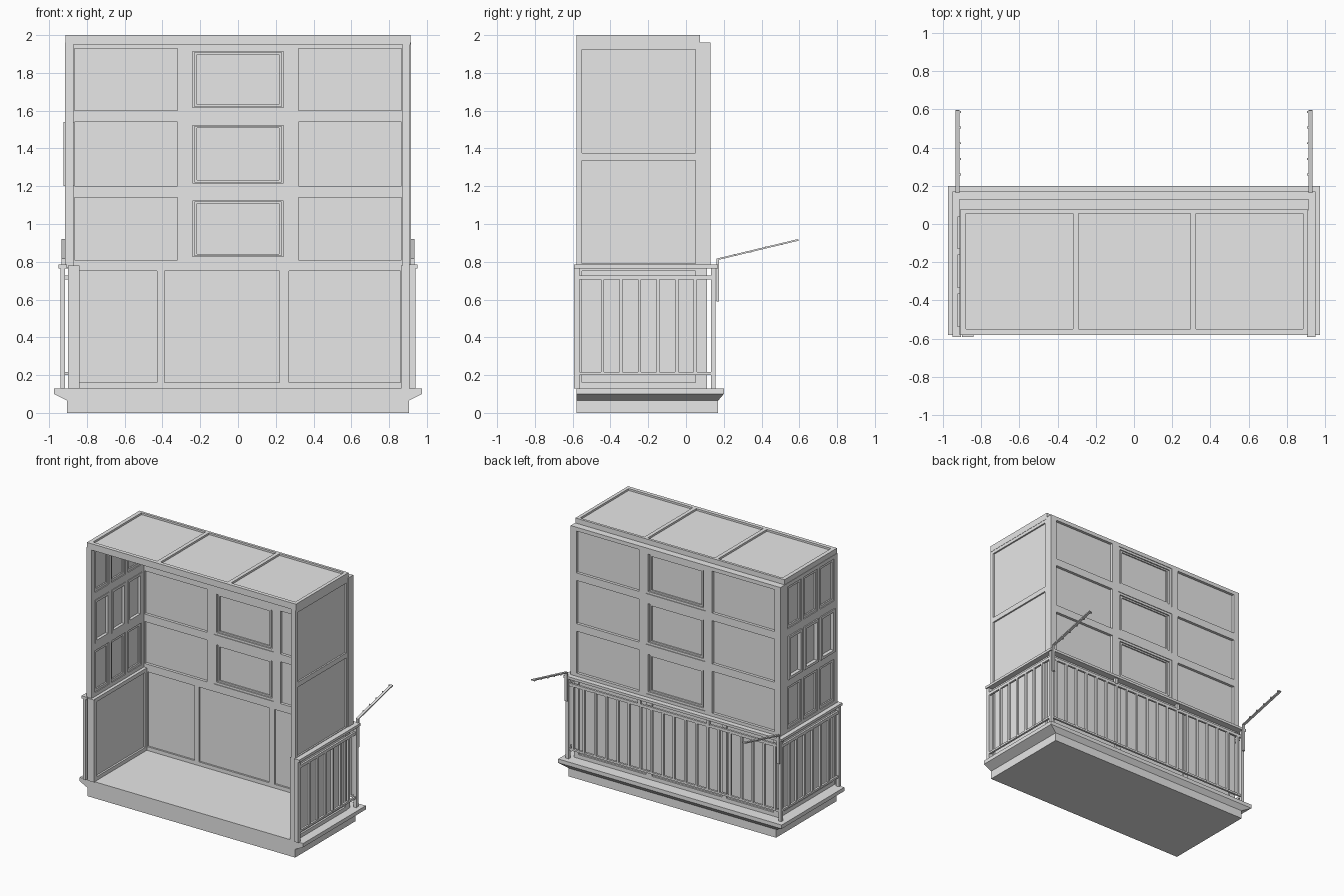
import bpy
import bmesh
from mathutils import Matrix, Vector

default_cube = bpy.data.objects.get("Cube")
if default_cube:
    bpy.data.objects.remove(default_cube, do_unlink=True)

paint = bpy.data.materials.new("light grey")
paint.use_nodes = True
grey = (0.8, 0.8, 0.8, 1)
paint.diffuse_color = grey
paint.node_tree.nodes["Principled BSDF"].inputs["Base Color"].default_value = grey


def finish(name, bm):
    bmesh.ops.recalc_face_normals(bm, faces=bm.faces)
    mesh = bpy.data.meshes.new(name)
    bm.to_mesh(mesh)
    bm.free()
    mesh.materials.append(paint)
    part = bpy.data.objects.new(name, mesh)
    bpy.context.scene.collection.objects.link(part)
    return part


def add_box(bm, x, y, z):
    """Add a box given its (low, high) range on each axis."""
    size = [b - a for a, b in (x, y, z)]
    mid = [(a + b) / 2 for a, b in (x, y, z)]
    matrix = Matrix.Translation(mid) @ Matrix.Diagonal((*size, 1))
    bmesh.ops.create_cube(bm, size=1, matrix=matrix)


def boxes(name, ranges):
    bm = bmesh.new()
    for x, y, z in ranges:
        add_box(bm, x, y, z)
    return finish(name, bm)


def oriented(axis, depth, u, v):
    """Order ranges as x, y, z for a panel whose thickness runs along axis."""
    return {"x": (depth, u, v), "y": (u, depth, v), "z": (u, v, depth)}[axis]


def framed_wall(name, axis, depth, u_bars, v_bars, inset):
    """Bars crossing at u_bars and v_bars with a thin infill sheet between."""
    u_all = (u_bars[0][0], u_bars[-1][1])
    v_all = (v_bars[0][0], v_bars[-1][1])
    parts = [oriented(axis, depth, bar, v_all) for bar in u_bars]
    for bar in v_bars:
        for left, right in zip(u_bars, u_bars[1:]):
            parts.append(oriented(axis, depth, (left[1], right[0]), bar))
    boxes(name + "_frame", parts)
    sheet = (depth[0] + inset, depth[1] - inset)
    trim = 0.003
    boxes(name + "_infill", [oriented(axis, sheet, (u_all[0] + trim, u_all[1] - trim),
                                      (v_all[0] + trim, v_all[1] - trim))])


def ring(axis, depth, u, v, w):
    """Four boxes of width w around a rectangular opening."""
    rects = [((u[0], u[0] + w), v), ((u[1] - w, u[1]), v),
             ((u[0] + w, u[1] - w), (v[0], v[0] + w)),
             ((u[0] + w, u[1] - w), (v[1] - w, v[1]))]
    return [oriented(axis, depth, *r) for r in rects]


# Floor slab with a flared underside and open front
bm = bmesh.new()
loops = []
for half, back, z in ((0.905, 0.17, 0), (0.905, 0.17, 0.065),
                      (0.975, 0.2, 0.1), (0.975, 0.2, 0.13)):
    loops.append([bm.verts.new((x, y, z)) for x, y in
                  ((-half, -0.58), (half, -0.58), (half, back), (-half, back))])
for low, high in zip(loops, loops[1:]):
    for i in range(4):
        j = (i + 1) % 4
        bm.faces.new((low[i], low[j], high[j], high[i]))
bm.faces.new(loops[0])
bm.faces.new(loops[-1])
finish("floor_slab", bm)

# Lower walls
low_v = [(0.13, 0.16), (0.75, 0.78)]
side_u = [(-0.58, -0.55), (0.05, 0.07)]
framed_wall("lower_back_wall", "y", (0.07, 0.11),
            [(-0.89, -0.84), (-0.43, -0.39), (0.22, 0.27), (0.86, 0.9)], low_v, 0.014)
framed_wall("lower_right_wall", "x", (-0.89, -0.845), side_u, low_v, 0.015)
framed_wall("lower_left_wall", "x", (0.862, 0.905), side_u, low_v, 0.015)
boxes("front_post_cover", [((-0.9, -0.84), (-0.592, -0.58), (0.13, 0.78))])

# Upper back wall
rows = [(0.77, 0.81), (1.14, 1.2), (1.54, 1.6), (1.93, 1.96)]
framed_wall("upper_back_wall", "y", (0.07, 0.13),
            [(-0.915, -0.865), (-0.32, -0.26), (0.26, 0.32), (0.865, 0.915)], rows, 0.022)

# Centre windows
casing, sash = [], []
for below, above in zip(rows, rows[1:]):
    z = (below[1], above[0])
    casing += ring("y", (0.075, 0.125), (-0.26, 0.26), z, 0.018)
    inner = (z[0] + 0.02, z[1] - 0.02)
    sash += ring("y", (0.082, 0.118), (-0.23, 0.23), inner, 0.012)
boxes("window_casings", casing)
boxes("window_sashes", sash)

# Upper side walls: two panels on the left, a window grid on the right
framed_wall("upper_left_wall", "x", (0.87, 0.91), side_u,
            [(0.78, 0.79), (1.335, 1.375), (1.925, 1.96)], 0.012)
cols = [(-0.58, -0.54), (-0.365, -0.335), (-0.16, -0.13), (0.04, 0.07)]
framed_wall("upper_right_wall", "x", (-0.915, -0.87), cols, rows, 0.018)
side_sash = []
for row, (below, above) in enumerate(zip(rows, rows[1:])):
    depth = (-0.925, -0.865) if row == 1 else (-0.908, -0.877)
    for left, right in zip(cols, cols[1:]):
        side_sash += ring("x", depth, (left[1], right[0]), (below[1], above[0]), 0.02)
boxes("side_window_sashes", side_sash)

# Roof
framed_wall("roof", "z", (1.95, 2.0),
            [(-0.912, -0.88), (-0.32, -0.29), (0.295, 0.325), (0.885, 0.912)],
            [(-0.58, -0.55), (0.055, 0.075)], 0.015)

# Railing: handrail, rails, posts and evenly spaced balusters
rail_z = ((0.2, 0.216), (0.705, 0.728))
hand_z = (0.765, 0.785)
pitch, width = 0.098, 0.018
handrail = [((-0.95, 0.95), (0.13, 0.17), hand_z)]
rails = [((-0.92, 0.92), (0.138, 0.154), z) for z in rail_z]
posts, balusters = [], []
for side in (-1, 1):
    def across(a, b):
        return tuple(sorted((side * a, side * b)))
    handrail.append((across(0.905, 0.95), (-0.592, 0.13), hand_z))
    rails += [(across(0.92, 0.936), (-0.57, 0.135), z) for z in rail_z]
    for y in ((-0.592, -0.565), (0.132, 0.157)):
        posts.append((across(0.915, 0.94), y, (0.13, 0.765)))
    for i in range(7):
        y = -0.451 + i * pitch
        balusters.append((across(0.919, 0.937), (y, y + width), (0.21, 0.71)))
for i in range(-9, 10):
    x = i * pitch
    balusters.append(((x - width / 2, x + width / 2), (0.137, 0.155), (0.21, 0.71)))
for x in (-0.3, 0.3):
    posts.append(((x - 0.012, x + 0.012), (0.135, 0.157), (0.72, 0.765)))
boxes("handrail", handrail)
boxes("railing_rails", rails)
boxes("railing_posts", posts)
boxes("balusters", balusters)
boxes("left_front_jamb", [((0.905, 0.916), (-0.592, -0.565), (0.13, 0.765))])

# Clothesline arms with small hooks on the inner side
start, end = Vector((0, 0.165, 0.813)), Vector((0, 0.595, 0.916))
for name, side in (("right", -1), ("left", 1)):
    center = Vector((side * 0.925, 0, 0))
    bm = bmesh.new()
    direction = end - start
    turn = Vector((0, 1, 0)).rotation_difference(direction).to_matrix().to_4x4()
    place = Matrix.Translation(center + (start + end) / 2) @ turn
    bmesh.ops.create_cube(bm, size=1, matrix=place @ Matrix.Diagonal(
        (0.02, direction.length, 0.009, 1)))
    for i in range(5):
        spot = center + start.lerp(end, 0.22 + 0.19 * i) - Vector((side * 0.014, 0, 0))
        bmesh.ops.create_cube(bm, size=0.01, matrix=Matrix.Translation(spot))
    add_box(bm, (center.x - 0.01, center.x + 0.01), (0.162, 0.176), (0.59, 0.817))
    finish(name + "_drying_arm", bm)
